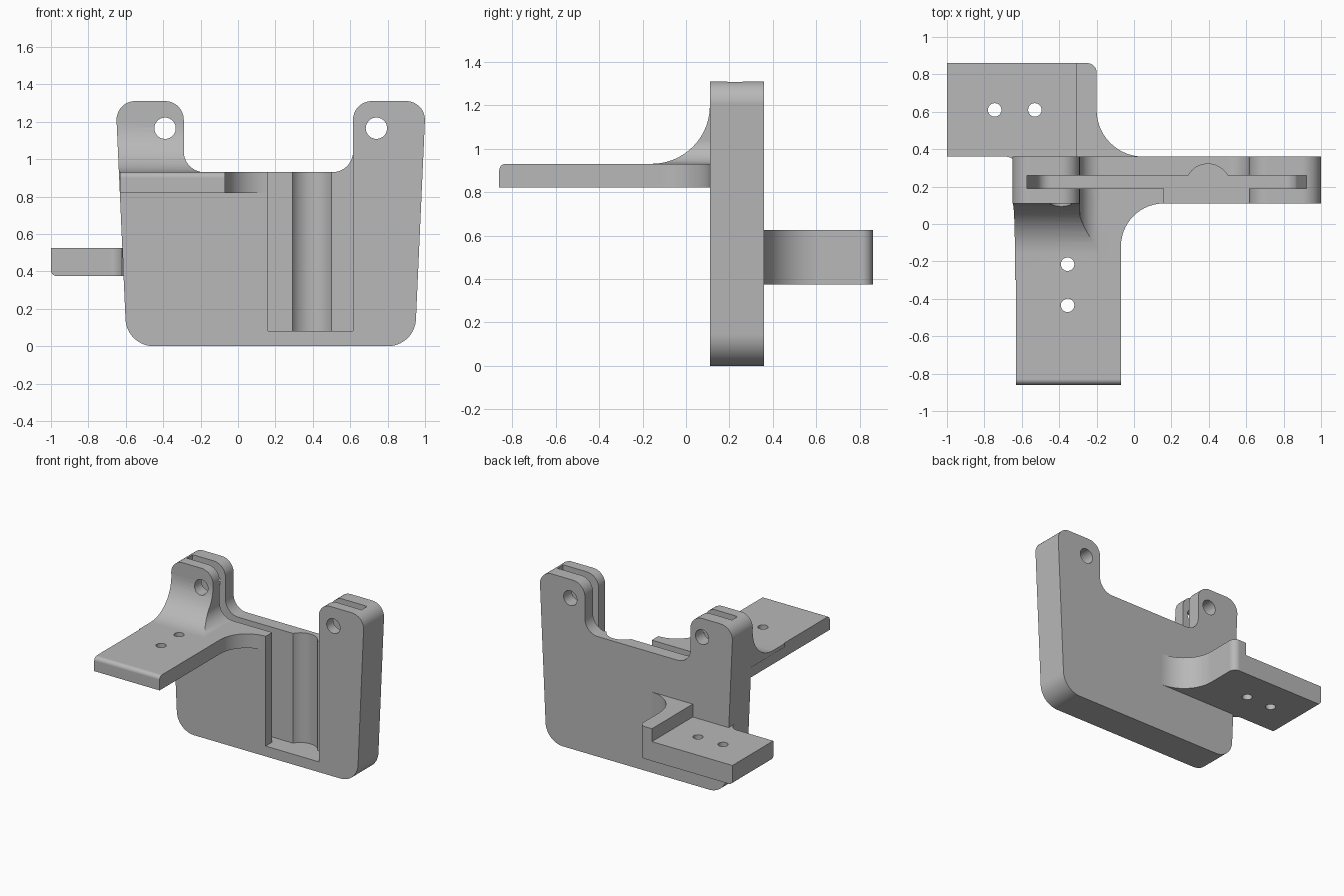
import bpy, bmesh, math
from mathutils import Vector

cube = bpy.data.objects.get("Cube")
if cube:
    bpy.data.objects.remove(cube, do_unlink=True)

grey = bpy.data.materials.new("plain grey")
grey.use_nodes = True
grey.diffuse_color = (0.48, 0.48, 0.48, 1)
grey.node_tree.nodes["Principled BSDF"].inputs["Base Color"].default_value = grey.diffuse_color


def rounded(corners, seg=14):
    """Outline from corners (u, v) or (u, v, radius)."""
    out, n = [], len(corners)
    for i, c in enumerate(corners):
        p = Vector(c[:2])
        if len(c) < 3:
            out.append(p)
            continue
        a = (Vector(corners[i - 1][:2]) - p).normalized()
        b = (Vector(corners[(i + 1) % n][:2]) - p).normalized()
        half = math.acos(max(-1, min(1, a.dot(b)))) / 2
        centre = p + (a + b).normalized() * c[2] / math.sin(half)
        reach = c[2] / math.tan(half)
        s, e = p + a * reach - centre, p + b * reach - centre
        start = math.atan2(s.y, s.x)
        sweep = (math.atan2(e.y, e.x) - start + math.pi) % math.tau - math.pi
        for k in range(seg + 1):
            t = start + sweep * k / seg
            out.append(centre + c[2] * Vector((math.cos(t), math.sin(t))))
    return out


PLACE = {"x": lambda u, v, d: (d, u, v),
         "y": lambda u, v, d: (u, d, v),
         "z": lambda u, v, d: (u, v, d)}


def prism(name, outline, axis, lo, hi, bevel=None, radius=0.03):
    """Extrude an outline along an axis; bevel picks edges to round by midpoint."""
    bm = bmesh.new()
    rings = [[bm.verts.new(PLACE[axis](u, v, d)) for u, v in outline] for d in (lo, hi)]
    for ring in rings:
        bm.faces.new(ring)
    for i in range(len(outline)):
        bm.faces.new((rings[0][i - 1], rings[0][i], rings[1][i], rings[1][i - 1]))
    bmesh.ops.recalc_face_normals(bm, faces=bm.faces)
    if bevel:
        edges = [e for e in bm.edges if bevel((e.verts[0].co + e.verts[1].co) / 2)]
        bmesh.ops.bevel(bm, geom=edges, offset=radius, segments=6, profile=0.5,
                        affect='EDGES')
    mesh = bpy.data.meshes.new(name)
    bm.to_mesh(mesh)
    bm.free()
    mesh.materials.append(grey)
    obj = bpy.data.objects.new(name, mesh)
    bpy.context.collection.objects.link(obj)
    return obj


def circle(u, v, r, n=40):
    return [(u + r * math.cos(math.tau * i / n), v + r * math.sin(math.tau * i / n))
            for i in range(n)]


def combine(target, tool, operation):
    mod = target.modifiers.new(operation, 'BOOLEAN')
    mod.operation, mod.object, mod.solver = operation, tool, 'EXACT'
    bpy.context.view_layer.objects.active = target
    bpy.ops.object.modifier_apply(modifier=mod.name)
    bpy.data.objects.remove(tool, do_unlink=True)


FRONT, BACK, SHELF_TOP = 0.11, 0.36, 0.93
plate_outline = rounded([
    (-0.595, 0, 0.15), (0.945, 0, 0.15),
    (1.004, 1.31, 0.1), (0.615, 1.31, 0.1), (0.615, SHELF_TOP, 0.11),
    (-0.29, SHELF_TOP, 0.11), (-0.29, 1.31, 0.1), (-0.654, 1.31, 0.1)])

# Plate with two ears
bracket = prism("bracket", plate_outline, "y", FRONT, BACK)

# Front shelf, blended into the plate in plan
front_shelf = prism("front_shelf", rounded([
    (-0.63, -0.86), (-0.07, -0.86), (-0.07, FRONT, 0.23),
    (0.2, FRONT), (0.2, 0.15), (-0.63, 0.15)]), "z", 0.82, SHELF_TOP,
    bevel=lambda m: m.y < -0.85 and m.z > 0.92)

# Curved gusset between shelf and ear, trimmed to the ear outline
gusset = prism("gusset", rounded([
    (-0.3, 0.9), (0.15, 0.9), (0.15, 1.2), (FRONT, 1.2),
    (FRONT, SHELF_TOP, 0.268), (-0.3, SHELF_TOP)]), "x", -0.8, -0.18)
combine(gusset, prism("trim", plate_outline, "y", -0.5, 0.5), 'INTERSECT')

# Rear shelf and the taller wall beside it
rear_shelf = prism("rear_shelf", rounded([
    (-1, BACK), (-1, 0.86), (-0.28, 0.86), (-0.28, 0.29),
    (-0.62, 0.29), (-0.62, BACK, 0.068)]), "z", 0.375, 0.525,
    bevel=lambda m: m.x < -0.99 and m.z < 0.38)
rear_wall = prism("rear_wall", rounded([
    (-0.31, 0.3), (-0.31, 0.86), (-0.2, 0.86, 0.05), (-0.2, BACK, 0.25),
    (0.1, BACK), (0.1, 0.3)]), "z", 0.375, 0.625)

for part in (front_shelf, gusset, rear_shelf, rear_wall):
    combine(bracket, part, 'UNION')

# Inner slot, front window and round groove
cutters = [
    prism("slot", rounded([(-0.515, 0.08, 0.07), (0.865, 0.08, 0.07),
                           (0.932, 1.5), (-0.582, 1.5)]), "y", 0.19, 0.26),
    prism("window", [(0.16, 0.08), (0.615, 0.08), (0.615, 1.5), (0.16, 1.5)],
          "y", 0.05, 0.22),
    prism("groove", circle(0.395, 0.2, 0.121, 64), "z", 0.08, 1.5)]

# Pin holes through the ears, screw holes through the shelves
for x in (-0.39, 0.74):
    cutters.append(prism("pin_hole", circle(x, 1.165, 0.057), "y", -0.3, 0.6))
for x, y, low, high in ((-0.355, -0.215, 0.7, 1.05), (-0.355, -0.435, 0.7, 1.05),
                        (-0.745, 0.61, 0.2, 0.7), (-0.53, 0.61, 0.2, 0.7)):
    cutters.append(prism("screw_hole", circle(x, y, 0.036, 32), "z", low, high))
for cutter in cutters:
    combine(bracket, cutter, 'DIFFERENCE')

# Smooth curves, crisp flats
bpy.ops.object.select_all(action='DESELECT')
bracket.select_set(True)
bpy.context.view_layer.objects.active = bracket
bpy.ops.object.shade_smooth_by_angle(angle=math.radians(25))
normals = bracket.modifiers.new("flat_normals", 'WEIGHTED_NORMAL')
normals.keep_sharp = True
